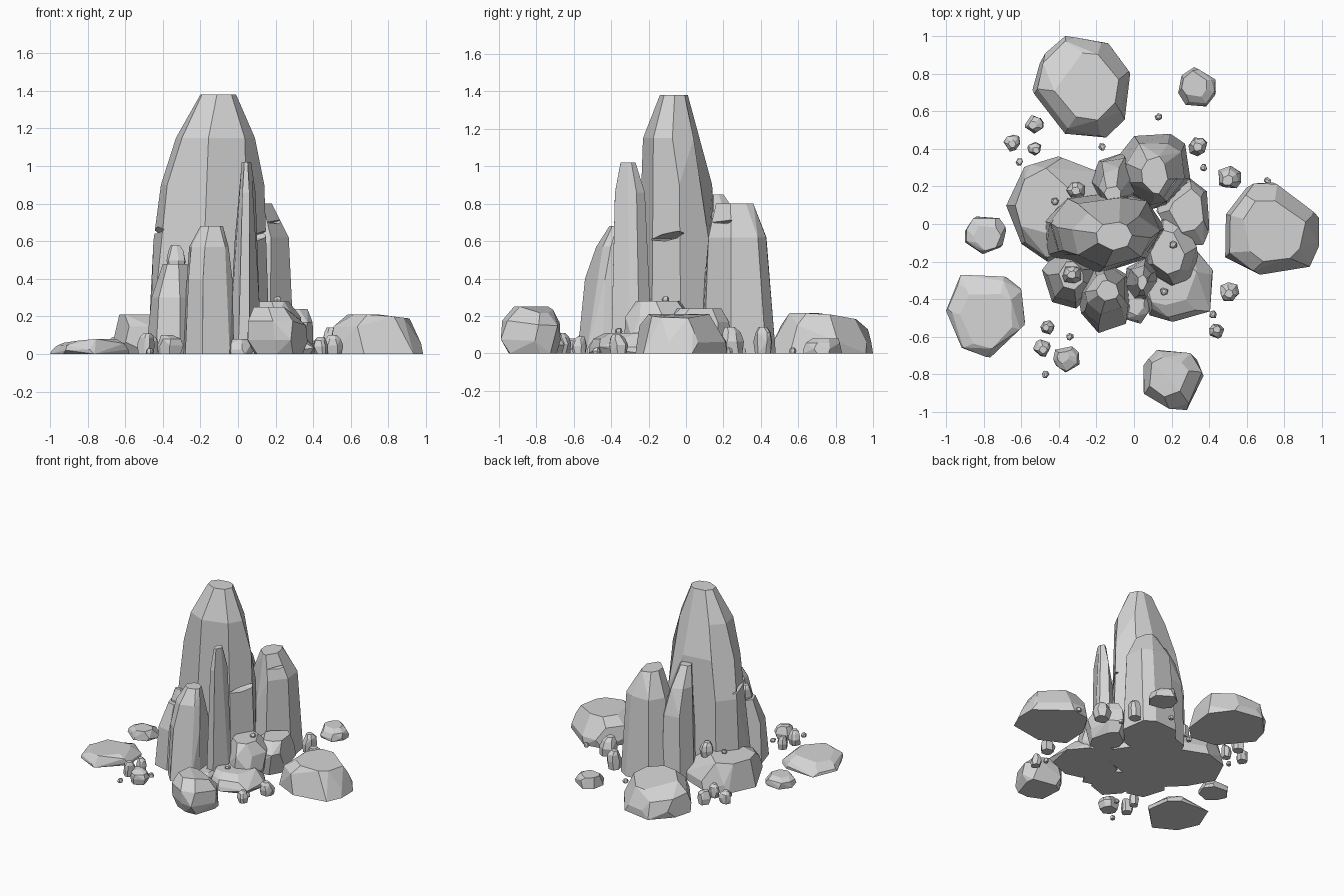
import bpy, bmesh, math, random
from mathutils import Vector

cube = bpy.data.objects.get("Cube")
if cube:
    bpy.data.objects.remove(cube, do_unlink=True)

stone = bpy.data.materials.new("light grey stone")
stone.use_nodes = True
GREY = (0.66, 0.66, 0.66, 1)
stone.diffuse_color = GREY
bsdf = stone.node_tree.nodes["Principled BSDF"]
bsdf.inputs["Base Color"].default_value = GREY
bsdf.inputs["Roughness"].default_value = 0.9


def finish(bm, name):
    bmesh.ops.recalc_face_normals(bm, faces=bm.faces)
    mesh = bpy.data.meshes.new(name)
    bm.to_mesh(mesh)
    bm.free()
    mesh.materials.append(stone)
    ob = bpy.data.objects.new(name, mesh)
    bpy.context.collection.objects.link(ob)
    return ob


def ring(rng, angles, wobble):
    """Irregular polygon scaled to fill the square from -1 to 1."""
    pts = []
    for a in angles:
        r = 1 + rng.uniform(-wobble, wobble)
        a += rng.uniform(-wobble, wobble)
        pts.append((r * math.cos(a), r * math.sin(a)))
    scaled = []
    for axis in zip(*pts):
        lo, hi = min(axis), max(axis)
        scaled.append([2 * (v - lo) / (hi - lo) - 1 for v in axis])
    return list(zip(*scaled))


def hull_rock(name, rings, sides, seed, wobble=0.06, merge=10, slope=(0, 0)):
    """Faceted rock: convex hull of rings given as (z, x0, x1, y0, y1).
    The slope drops one side of every ring above the base."""
    rng = random.Random(seed)
    turn = rng.uniform(0, math.tau)
    angles = [turn + math.tau * (i + rng.uniform(-0.25, 0.25)) / sides
              for i in range(sides)]
    base = rings[0][0]
    bm = bmesh.new()
    for z, x0, x1, y0, y1 in rings:
        for u, v in ring(rng, angles, wobble):
            drop = max(0, u * slope[0] + v * slope[1]) * (z - base)
            bm.verts.new(((x0 + x1) / 2 + u * (x1 - x0) / 2,
                          (y0 + y1) / 2 + v * (y1 - y0) / 2, z - drop))
    hull = bmesh.ops.convex_hull(bm, input=bm.verts)
    spare = [g for g in hull["geom_interior"] if isinstance(g, bmesh.types.BMVert)]
    bmesh.ops.delete(bm, geom=spare, context='VERTS')
    bmesh.ops.dissolve_limit(bm, angle_limit=math.radians(merge),
                             verts=bm.verts, edges=bm.edges)
    return finish(bm, name)


# Outlines as (height share, width share)
SLAB = [(0, 1), (.3, .97), (.7, .86), (1, .66)]
ROUND = [(0, .8), (.3, 1), (.7, .96), (1, .65)]
STONE = [(0, .85), (.45, 1), (.8, .8), (1, .45)]


def boulder(name, x, y, rx, ry, h, outline, seed, sides=7, z=0, slope=(0, 0)):
    rng = random.Random(seed)
    rings = []
    for t, s in outline:
        # Shift the narrower rings off centre
        cx = x + rx * (1 - s) * rng.uniform(-.5, .5)
        cy = y + ry * (1 - s) * rng.uniform(-.5, .5)
        rings.append((z + t * h, cx - s * rx, cx + s * rx,
                      cy - s * ry, cy + s * ry))
    return hull_rock(name, rings, sides, seed, 0.12, 12, slope)


def crack(rock, tip, mouth, half):
    """Cut a wedge that rises and widens along the mouth edge."""
    tip, mouth = Vector(tip), Vector(mouth)
    side = (mouth - tip).cross(Vector((0, 0, 1))).normalized() * half
    up = Vector((0, 0, 0.025))
    bm = bmesh.new()
    for p in (tip - side, tip + side, mouth + side - up * 1.5,
              mouth - side + up, mouth - side * 0.5 + up * 1.4, mouth - side * 0.5 - up * .4):
        bm.verts.new(p)
    bmesh.ops.convex_hull(bm, input=bm.verts)
    cutter = finish(bm, "crack_cutter")
    cutter.hide_render = True
    mod = rock.modifiers.new("crack", 'BOOLEAN')
    mod.operation, mod.object, mod.solver = 'DIFFERENCE', cutter, 'EXACT'
    bpy.context.view_layer.objects.active = rock
    bpy.ops.object.modifier_apply(modifier=mod.name)
    bpy.data.objects.remove(cutter, do_unlink=True)


# Tall pillars
main = hull_rock("main_spire", [
    (0, -.48, .17, -.27, .17), (.6, -.45, .16, -.26, .16),
    (.9, -.41, .14, -.255, .14), (1.15, -.33, .09, -.23, .085),
    (1.38, -.2, -.01, -.14, .01)], 8, 4)
hull_rock("front_needle", [
    (0, -.05, .13, -.4, -.18), (.6, -.03, .11, -.4, -.2),
    (.86, -.01, .1, -.38, -.22), (1.02, .02, .07, -.35, -.27)], 7, 2)
hull_rock("front_pillar", [
    (0, -.3, -.02, -.58, -.2), (.4, -.28, -.03, -.54, -.23),
    (.57, -.26, -.05, -.48, -.26), (.68, -.2, -.08, -.41, -.3)], 8, 8, .04)
hull_rock("left_pillar", [
    (0, -.49, -.2, -.45, -.12), (.3, -.46, -.22, -.42, -.15),
    (.48, -.4, -.27, -.35, -.2)], 7, 5)
back = hull_rock("back_pillar", [
    (0, -.09, .3, .08, .48), (.4, -.07, .29, .1, .46),
    (.62, -.04, .27, .12, .43), (.8, .04, .18, .16, .36)], 8, 9)
hull_rock("back_needle", [
    (0, -.23, .02, .08, .38), (.5, -.21, .01, .08, .35),
    (.7, -.19, -.03, .1, .3), (.85, -.16, -.07, .12, .2)], 7, 6)

# Cracks in the pillars
crack(main, (0, -.1, .61), (.18, -.1, .63), .09)
crack(main, (-.36, -.06, .65), (-.5, -.06, .67), .09)
crack(back, (.17, .2, .7), (.3, .16, .71), .06)

# Boulders around the foot of the pillars
boulder("left_foot_boulder", -.4, .08, .28, .28, .21, SLAB, 3, 8)
boulder("right_foot_boulder", .2, -.15, .14, .18, .28, ROUND, 7)
boulder("right_foot_slab", .21, -.32, .21, .2, .11, SLAB, 12)
boulder("back_foot_boulder", .26, .06, .14, .18, .24, ROUND, 15)
boulder("front_foot_stone", .01, -.42, .08, .11, .08, SLAB, 16)

# Loose boulders
boulder("back_boulder", -.28, .73, .26, .27, .215, SLAB, 21, 8, slope=(0, .15))
boulder("right_boulder", .735, -.025, .25, .245, .21, SLAB, 22, 8, slope=(.1, 0))
boulder("left_flat_boulder", -.79, -.49, .21, .22, .08, SLAB, 23, slope=(-.25, 0))
boulder("front_boulder", .21, -.83, .16, .16, .25, ROUND, 24, slope=(.1, .1))
boulder("back_small_boulder", .335, .73, .1, .105, .08, SLAB, 25)
boulder("left_small_boulder", -.79, -.06, .11, .1, .07, SLAB, 26)

# Small upright stones: x, y, radius, height
stones = [(-.53, .53, .05, .1), (-.65, .43, .045, .09), (-.53, .4, .037, .1),
          (.34, .41, .05, .14), (.51, .25, .06, .14), (.51, -.36, .05, .1),
          (.44, -.57, .04, .09), (-.46, -.55, .038, .1),
          (-.49, -.66, .047, .11), (-.36, -.72, .07, .1)]
for i, (x, y, r, h) in enumerate(stones):
    boulder("small_stone", x, y, r, r, h, STONE, 40 + i)

# Stones resting on the boulders and the left pillar
boulder("perched_stone", -.31, .18, .05, .045, .11, STONE, 61, z=.18)
boulder("perched_stone", -.33, -.27, .05, .045, .15, STONE, 62, z=.43)

# Pebbles: x, y, base height
pebbles = [(.13, .57, 0), (-.17, .41, 0), (-.61, .33, 0), (.37, .3, 0),
           (.71, .23, 0), (.42, -.48, 0), (-.34, -.6, 0), (-.47, -.8, 0),
           (.21, -.11, .275), (.16, -.36, .105), (-.42, .12, .205)]
for i, (x, y, z) in enumerate(pebbles):
    boulder("pebble", x, y, .02, .02, .03, STONE, 80 + i, 6, z)
